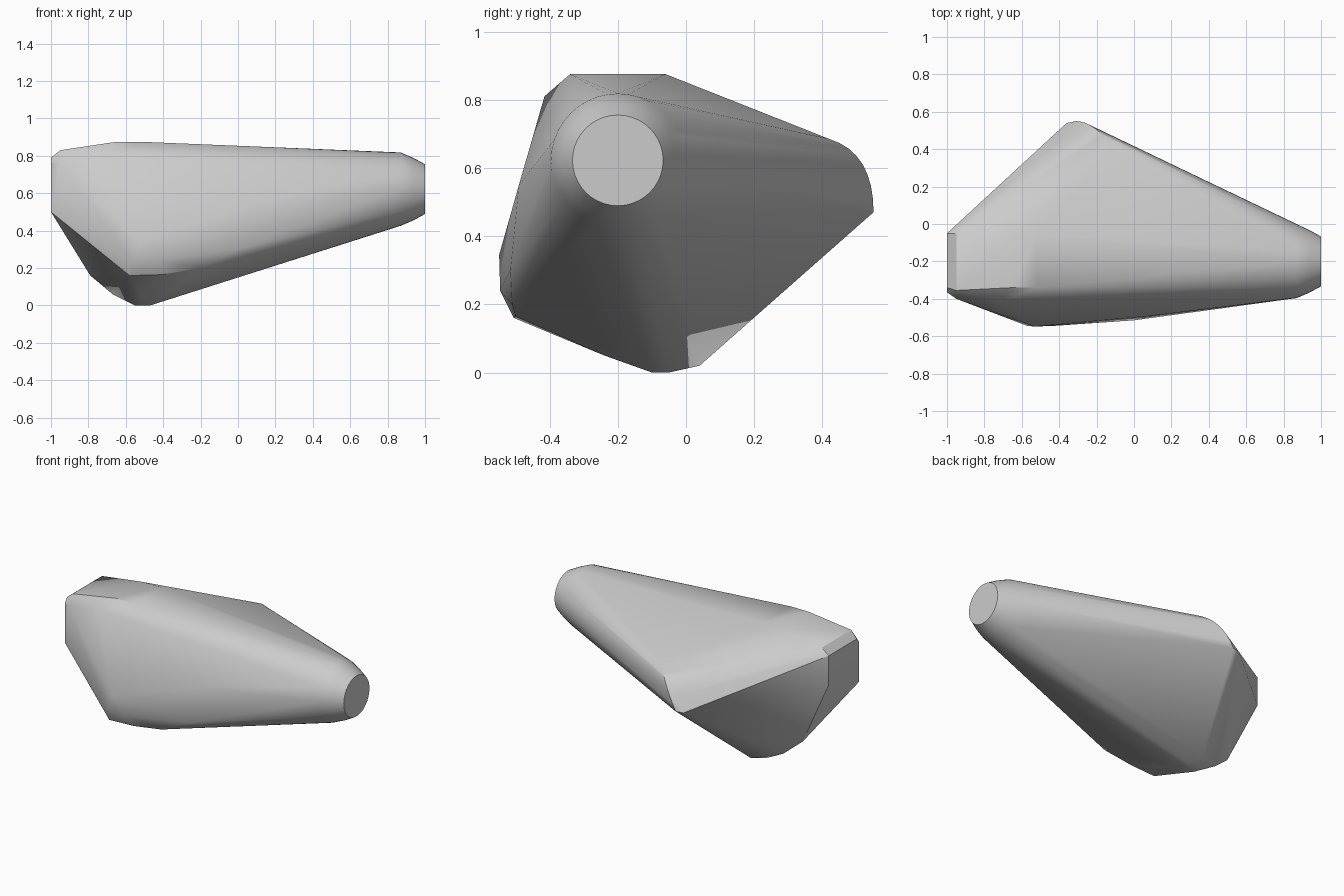
import bpy, bmesh, math

if "Cube" in bpy.data.objects:
    bpy.data.objects.remove(bpy.data.objects["Cube"], do_unlink=True)

stone = bpy.data.materials.new("light_grey")
stone.use_nodes = True
stone.diffuse_color = (0.6, 0.6, 0.6, 1)
stone.node_tree.nodes["Principled BSDF"].inputs["Base Color"].default_value = stone.diffuse_color


def ring(x, radius, sides=40):
    """Circle across the x axis, around the neck's centre line."""
    steps = [math.tau * i / sides for i in range(sides)]
    return [(x, -0.2 + radius * math.cos(a), 0.622 + radius * math.sin(a)) for a in steps]


def arc(start, bulge, end, steps=8):
    """Curved run of points from start to end, pulled towards bulge."""
    ts = [i / steps for i in range(steps + 1)]
    return [tuple((1 - t) ** 2 * a + 2 * t * (1 - t) * b + t * t * c
                  for a, b, c in zip(start, bulge, end)) for t in ts]


# Round neck tapering to the flat end cap
points = ring(1.0, 0.133) + ring(0.94, 0.166) + ring(0.87, 0.196)
# Rounded rear corner
points += arc((-0.12, 0.42, 0.685), (-0.22, 0.55, 0.645), (-0.31, 0.55, 0.47))
points += [(-0.36, 0.54, 0.47)]
# Flat top
points += [(x, y, 0.875) for x in (-0.65, -0.52) for y in (-0.34, -0.06)]
points += [(-0.72, -0.415, 0.81)]
# Blunt end with small chamfers
points += [(-0.95, -0.05, 0.83), (-0.95, -0.355, 0.83), (-0.95, -0.4, 0.77)]
points += [(-1, -0.05, 0.79), (-1, -0.34, 0.79), (-1, -0.365, 0.76),
           (-1, -0.365, 0.5), (-1, -0.05, 0.6)]
# Front bulge
points += [(-0.57, -0.545, 0.24), (-0.43, -0.545, 0.24), (-0.53, -0.548, 0.345),
           (0.1, -0.49, 0.55), (0, -0.515, 0.3), (-0.2, -0.51, 0.2),
           (-0.58, -0.505, 0.16), (-0.4, -0.5, 0.165)]
# Underside
points += [(-0.79, -0.08, 0.16), (-0.67, -0.05, 0.06), (-0.55, -0.1, 0), (-0.47, -0.1, 0),
           (-0.55, -0.05, 0), (-0.47, -0.05, 0), (-0.5, 0.04, 0.02), (-0.52, -0.24, 0.05)]

# Wrap the points in one faceted skin
bm = bmesh.new()
for p in points:
    bm.verts.new(p)
hull = bmesh.ops.convex_hull(bm, input=bm.verts)
loose = {g for g in hull["geom_interior"] + hull["geom_unused"] if isinstance(g, bmesh.types.BMVert)}
bmesh.ops.delete(bm, geom=list(loose), context="VERTS")
bmesh.ops.dissolve_limit(bm, angle_limit=math.radians(1), verts=bm.verts, edges=bm.edges)
bmesh.ops.recalc_face_normals(bm, faces=bm.faces)

mesh = bpy.data.meshes.new("boulder")
bm.to_mesh(mesh)
bm.free()
mesh.materials.append(stone)
boulder = bpy.data.objects.new("boulder", mesh)
bpy.context.collection.objects.link(boulder)

bpy.ops.object.select_all(action="DESELECT")
boulder.select_set(True)
bpy.context.view_layer.objects.active = boulder
bpy.ops.object.shade_smooth_by_angle(angle=math.radians(30))
